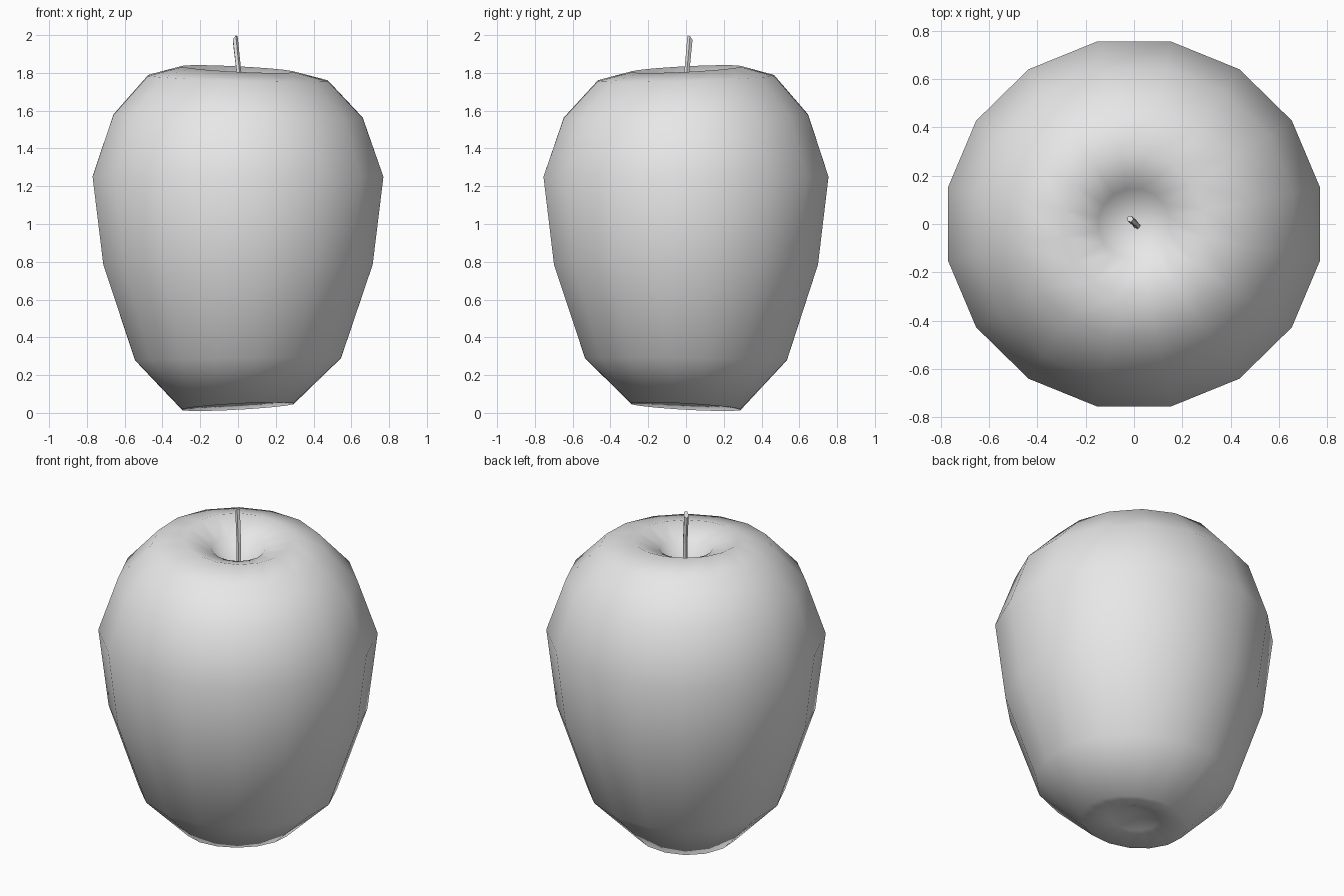
import bpy
import bmesh
import math
from mathutils import Vector

cube = bpy.data.objects.get("Cube")
if cube:
    bpy.data.objects.remove(cube, do_unlink=True)

grey = bpy.data.materials.new("light grey")
grey.use_nodes = True
grey.diffuse_color = (0.8, 0.8, 0.8, 1)
grey.node_tree.nodes["Principled BSDF"].inputs["Base Color"].default_value = (0.8, 0.8, 0.8, 1)


def skin(bm, rings):
    """Join consecutive rings of vertices with quads."""
    for low, high in zip(rings, rings[1:]):
        n = len(low)
        for i in range(n):
            j = (i + 1) % n
            bm.faces.new((low[i], low[j], high[j], high[i]))


def cap(bm, ring, pole, flip):
    """Close a ring with a fan to a pole point."""
    tip = bm.verts.new(pole)
    for i, v in enumerate(ring):
        w = ring[(i + 1) % len(ring)]
        bm.faces.new((w, v, tip) if flip else (v, w, tip))


def finish(bm, name, smooth):
    bmesh.ops.recalc_face_normals(bm, faces=bm.faces)
    mesh = bpy.data.meshes.new(name)
    bm.to_mesh(mesh)
    bm.free()
    mesh.materials.append(grey)
    for p in mesh.polygons:
        p.use_smooth = smooth
    obj = bpy.data.objects.new(name, mesh)
    bpy.context.collection.objects.link(obj)


# Fruit body: radius, height and tilt of each ring, from the base dimple up
SIDES = 16
profile = [
    (0.14, 0.06, -0.05), (0.30, 0.033, -0.055), (0.556, 0.285, -0.01),
    (0.727, 0.785, 0), (0.785, 1.25, 0), (0.673, 1.57, 0.012),
    (0.485, 1.772, 0.03), (0.30, 1.82, 0.05), (0.15, 1.76, 0.04),
]
bm = bmesh.new()
rings = []
for radius, height, tilt in profile:
    ring = []
    for i in range(SIDES):
        a = math.tau * (i + 0.5) / SIDES
        x, y = radius * math.cos(a), radius * 0.98 * math.sin(a)
        ring.append(bm.verts.new((x, y, height + tilt * (y - x))))
    rings.append(ring)
skin(bm, rings)
cap(bm, rings[0], (0, 0, 0.11), True)
cap(bm, rings[-1], (0, 0, 1.58), False)
finish(bm, "fruit_body", True)

# Stem: thin leaning shaft with a slanted tip
bm = bmesh.new()
path = [(0.015, -0.01, 1.56), (0.004, 0.004, 1.8), (-0.016, 0.021, 1.982)]
rings = []
for k, centre in enumerate(path):
    slant = 0.9 if k == 2 else 0
    ring = []
    for i in range(5):
        a = math.tau * i / 5
        off = Vector((math.cos(a), math.sin(a), slant * (math.cos(a) - math.sin(a))))
        ring.append(bm.verts.new(Vector(centre) + off * 0.014))
    rings.append(ring)
skin(bm, rings)
bm.faces.new(rings[-1])
bm.faces.new(rings[0])
finish(bm, "stem", False)
